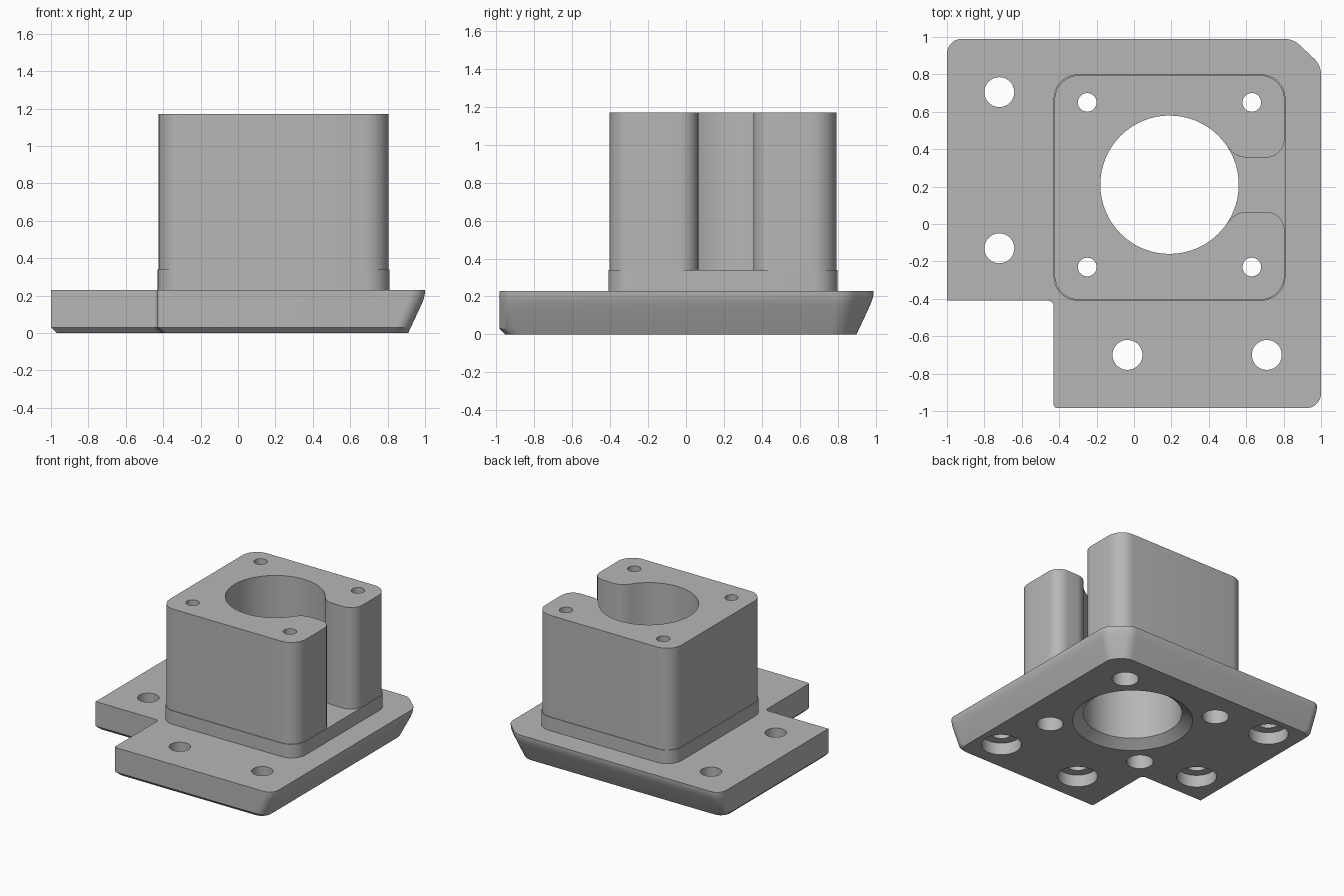
import bpy, bmesh
from math import cos, sin, pi, radians, tan
from mathutils import Vector

cube = bpy.data.objects.get("Cube")
if cube:
    bpy.data.objects.remove(cube)

grey = bpy.data.materials.new("plain grey")
grey.use_nodes = True
grey.diffuse_color = (0.47, 0.47, 0.47, 1)
grey.node_tree.nodes["Principled BSDF"].inputs["Base Color"].default_value = (0.47, 0.47, 0.47, 1)


def fillet(corners, steps=8):
    """Round each (x, y, radius) corner of a closed outline."""
    out = []
    for i, (x, y, r) in enumerate(corners):
        p = Vector((x, y))
        if r == 0:
            out.append(p)
            continue
        u = (Vector(corners[i - 1][:2]) - p).normalized()
        v = (Vector(corners[(i + 1) % len(corners)][:2]) - p).normalized()
        half = u.angle(v) / 2
        mid = p + (u + v).normalized() * (r / sin(half))
        start = p + u * (r / tan(half)) - mid
        end = p + v * (r / tan(half)) - mid
        sweep = pi - 2 * half
        for k in range(steps + 1):
            t = k / steps
            arm = (start * sin((1 - t) * sweep) + end * sin(t * sweep)) / sin(sweep)
            out.append(mid + arm)
    return out


def circle(x, y, r, n=64):
    return [Vector((x + r * cos(2 * pi * k / n), y + r * sin(2 * pi * k / n))) for k in range(n)]


def loft(name, rings):
    """Closed solid through (z, outline) rings."""
    bm = bmesh.new()
    loops = [[bm.verts.new((p.x, p.y, z)) for p in pts] for z, pts in rings]
    n = len(loops[0])
    for low, high in zip(loops, loops[1:]):
        for k in range(n):
            j = (k + 1) % n
            bm.faces.new((low[k], low[j], high[j], high[k]))
    bm.faces.new(loops[0][::-1])
    bm.faces.new(loops[-1])
    bmesh.ops.recalc_face_normals(bm, faces=bm.faces)
    mesh = bpy.data.meshes.new(name)
    bm.to_mesh(mesh)
    bm.free()
    mesh.materials.append(grey)
    obj = bpy.data.objects.new(name, mesh)
    bpy.context.collection.objects.link(obj)
    return obj


def activate(obj):
    bpy.ops.object.select_all(action='DESELECT')
    obj.select_set(True)
    bpy.context.view_layer.objects.active = obj


def cut(targets, x, y, steps, n):
    """Drill a stepped hole given as (z, radius) pairs."""
    tool = loft("hole_cutter", [(z, circle(x, y, r, n)) for z, r in steps])
    tool.hide_render = True
    for obj in targets:
        activate(obj)
        mod = obj.modifiers.new("hole", 'BOOLEAN')
        mod.operation, mod.solver, mod.object = 'DIFFERENCE', 'EXACT', tool
        bpy.ops.object.modifier_apply(modifier=mod.name)
    bpy.data.objects.remove(tool)


# Base plate: a is the inset of the two sloped sides, b of the other sides
def plate_outline(a, b):
    return fillet([
        (-1 + b, -0.41 + b, 0), (-0.43 + b, -0.41 + b, 0.03),
        (-0.43 + b, -0.985 + b, 0.02), (1 - a, -0.985 + b, 0.08),
        (1 - a, 0.85 - 0.41 * a, 0.12), (0.85 - 0.41 * a, 0.99 - a, 0.12),
        (-1 + b, 0.99 - a, 0.08)])


plate = loft("base_plate", [(z, plate_outline(a, b)) for z, a, b in [
    (0, 0.09, 0.03), (0.03, 0.076, 0), (0.15, 0.02, 0), (0.17, 0.012, 0),
    (0.19, 0.005, 0), (0.21, 0.001, 0), (0.23, 0, 0)]])

# Low collar under the tower
collar_outline = fillet([(-0.43, -0.41, 0.13), (0.81, -0.41, 0.13),
                         (0.81, 0.80, 0.13), (-0.43, 0.80, 0.13)])
collar = loft("collar", [(0.23, collar_outline), (0.34, collar_outline)])

# Tower: rounded block whose bore opens to the left side through a slot
BX, BY, BR = 0.19, 0.21, 0.37
bore_arc = [(BX + BR * cos(t), BY + BR * sin(t), 0)
            for t in (radians(34 + 292 * k / 52) for k in range(53))]
tower_outline = fillet(
    [(-0.425, -0.405, 0.13), (0.805, -0.405, 0.13), (0.805, 0.065, 0.1), (0.55, 0.065, 0.12)]
    + bore_arc[::-1]
    + [(0.55, 0.355, 0.12), (0.805, 0.355, 0.1), (0.805, 0.795, 0.13), (-0.425, 0.795, 0.13)])
tower = loft("tower", [(0.34, tower_outline), (1.17, tower_outline)])

# Main bore with a flared mouth underneath
cut([plate, collar], BX, BY, [(-0.01, 0.463), (0.06, BR), (0.5, BR)], 64)

# Long screw holes through the tower corners, recessed underneath
for x in (-0.25, 0.63):
    for y in (-0.23, 0.65):
        cut([plate, collar, tower], x, y,
            [(-0.01, 0.1), (0.17, 0.1), (0.17, 0.05), (1.3, 0.05)], 32)

# Counterbored mounting holes in the plate
for x, y in [(-0.72, 0.705), (-0.72, -0.13), (-0.035, -0.7), (0.71, -0.7)]:
    cut([plate], x, y, [(-0.01, 0.15), (0.1, 0.15), (0.1, 0.08), (0.4, 0.08)], 40)

for obj in (plate, collar, tower):
    activate(obj)
    bpy.ops.object.shade_smooth_by_angle(angle=radians(20))
